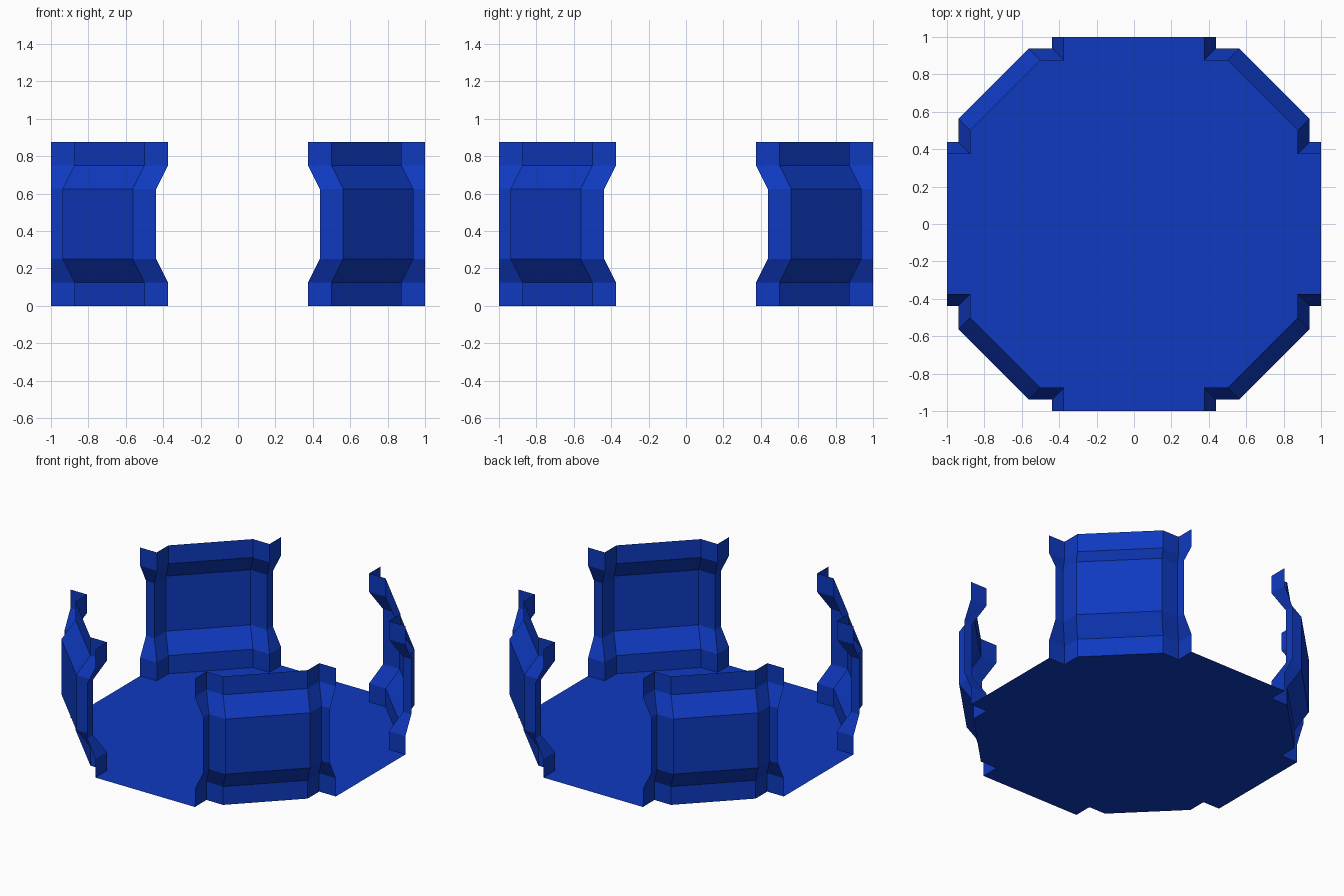
import bpy
from math import pi
from mathutils import Matrix, Vector

if "Cube" in bpy.data.objects:
    bpy.data.objects.remove(bpy.data.objects["Cube"], do_unlink=True)

blue = bpy.data.materials.new("deep blue")
blue.use_nodes = True
colour = (0.0045, 0.042, 0.53, 1)
blue.diffuse_color = colour
blue.node_tree.nodes["Principled BSDF"].inputs["Base Color"].default_value = colour


def make_object(name, verts, faces):
    mesh = bpy.data.meshes.new(name)
    mesh.from_pydata(verts, [], faces)
    mesh.materials.append(blue)
    obj = bpy.data.objects.new(name, mesh)
    bpy.context.collection.objects.link(obj)
    return obj


def corner_path(step, z):
    """Outline of the front left corner; step pushes the panel outwards."""
    a, b, c = 0.375 + step, 0.875 + step, 0.5 + step
    return [Vector((x, y, z)) for x, y in
            ((a, -1), (a, -b), (c, -b), (b, -c), (b, -a), (1, -a))]


# Height and outward step of each ring of a corner wall
RINGS = [(0, 0), (0.125, 0), (0.25, 0.0625), (0.625, 0.0625), (0.75, 0), (0.875, 0)]
CORNERS = ["front_left", "back_left", "back_right", "front_right"]

# Corner walls, and the floor outline running through their feet
floor_outline = []
for i, corner in enumerate(CORNERS):
    turn = Matrix.Rotation(i * pi / 2, 3, "Z")
    verts = [turn @ p for z, step in RINGS for p in corner_path(step, z)]
    n = len(verts) // len(RINGS)
    faces = [(r * n + k, r * n + k + 1, (r + 1) * n + k + 1, (r + 1) * n + k)
             for r in range(len(RINGS) - 1) for k in range(n - 1)]
    make_object(corner + "_wall", verts, faces)
    floor_outline += verts[:n]

# Floor plate
make_object("floor", floor_outline, [list(range(len(floor_outline)))])
